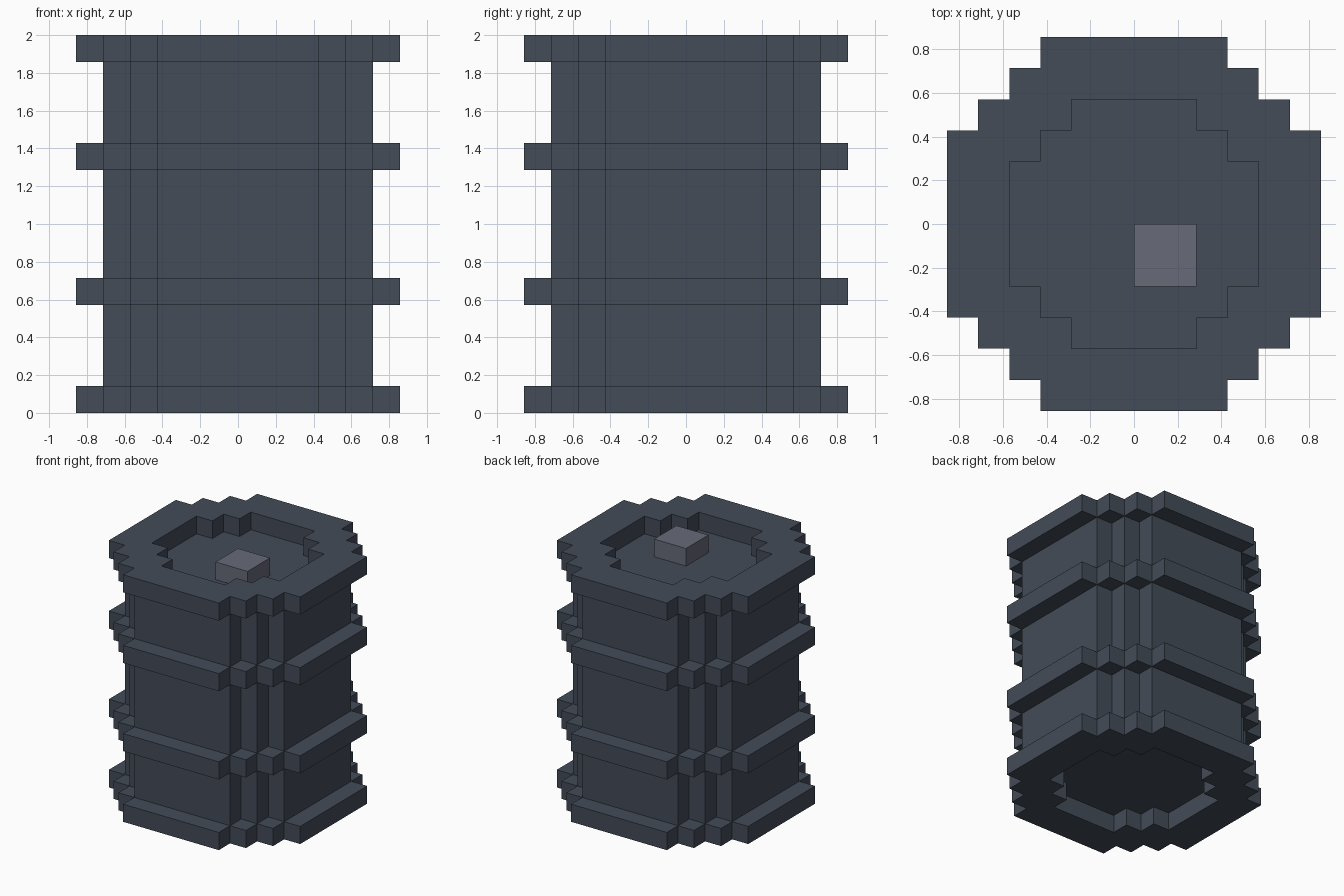
import bpy
import bmesh

if "Cube" in bpy.data.objects:
    bpy.data.objects.remove(bpy.data.objects["Cube"])

U = 2 / 14                      # size of one block
HOOP, BODY, RECESS = (6, 3), (5, 3), (4, 2)   # (radius, half length of flat side)


def material(name, rgb):
    mat = bpy.data.materials.new(name)
    mat.use_nodes = True
    mat.diffuse_color = (*rgb, 1)
    mat.node_tree.nodes["Principled BSDF"].inputs["Base Color"].default_value = (*rgb, 1)
    return mat


slate = material("dark slate", (0.056, 0.072, 0.097))
grey = material("light grey", (0.135, 0.145, 0.190))


def outline(shape):
    """Stepped round outline, counter-clockwise."""
    r, flat = shape
    quarter = [(r, flat)]
    for k in range(r - flat):
        quarter += [(r - k - 1, flat + k), (r - k - 1, flat + k + 1)]
    points = []
    for _ in range(4):
        points += quarter
        quarter = [(-y, x) for x, y in quarter]
    return points


def half_width(shape, row):
    """Half width of a stepped outline at a row of blocks."""
    r, flat = shape
    a = row if row >= 0 else -row - 1
    if a >= r:
        return 0
    return r if a < flat else r - (a - flat + 1)


def face(bm, points):
    bm.faces.new([bm.verts.new([c * U for c in p]) for p in points])


def wall(bm, points, z0, z1, inward=False):
    """Upright wall along an outline."""
    if inward:
        points = points[::-1]
    for (ax, ay), (bx, by) in zip(points, points[1:] + points[:1]):
        face(bm, [(ax, ay, z0), (bx, by, z0), (bx, by, z1), (ax, ay, z1)])


def plate(bm, outer, z, up, hole=None):
    """Flat stepped disc in rows, with an optional stepped hole."""
    for row in range(-outer[0], outer[0]):
        w = half_width(outer, row)
        h = half_width(hole, row) if hole else 0
        spans = [(-w, -h), (h, w)] if h else [(-w, w)]
        for a, b in spans:
            quad = [(a, row, z), (b, row, z), (b, row + 1, z), (a, row + 1, z)]
            face(bm, quad if up else quad[::-1])


def finish(bm, name, mat):
    bmesh.ops.remove_doubles(bm, verts=bm.verts, dist=U * 0.01)
    mesh = bpy.data.meshes.new(name)
    bm.to_mesh(mesh)
    bm.free()
    mesh.materials.append(mat)
    bpy.context.collection.objects.link(bpy.data.objects.new(name, mesh))


# Hoops: the end ones frame the recessed heads
hoops = {"bottom_hoop": 0, "lower_hoop": 4, "upper_hoop": 9, "top_hoop": 13}
for name, z in hoops.items():
    bm = bmesh.new()
    wall(bm, outline(HOOP), z, z + 1)
    plate(bm, HOOP, z, False, RECESS if name == "bottom_hoop" else BODY)
    plate(bm, HOOP, z + 1, True, RECESS if name == "top_hoop" else BODY)
    if name in ("bottom_hoop", "top_hoop"):
        wall(bm, outline(RECESS), z, z + 1, inward=True)
    finish(bm, name, slate)

# Barrel wall between the hoops
bm = bmesh.new()
levels = list(hoops.values())
for low, high in zip(levels, levels[1:]):
    wall(bm, outline(BODY), low + 1, high)
finish(bm, "barrel_wall", slate)

# Recessed heads at both ends
for name, z, up in (("bottom_head", 1, False), ("top_head", 13, True)):
    bm = bmesh.new()
    plate(bm, RECESS, z, up)
    finish(bm, name, slate)

# Bung standing off-centre on the top head
bm = bmesh.new()
square = [(0, -2), (2, -2), (2, 0), (0, 0)]
wall(bm, square, 13, 14)
face(bm, [(x, y, 14) for x, y in square])
finish(bm, "bung", grey)
